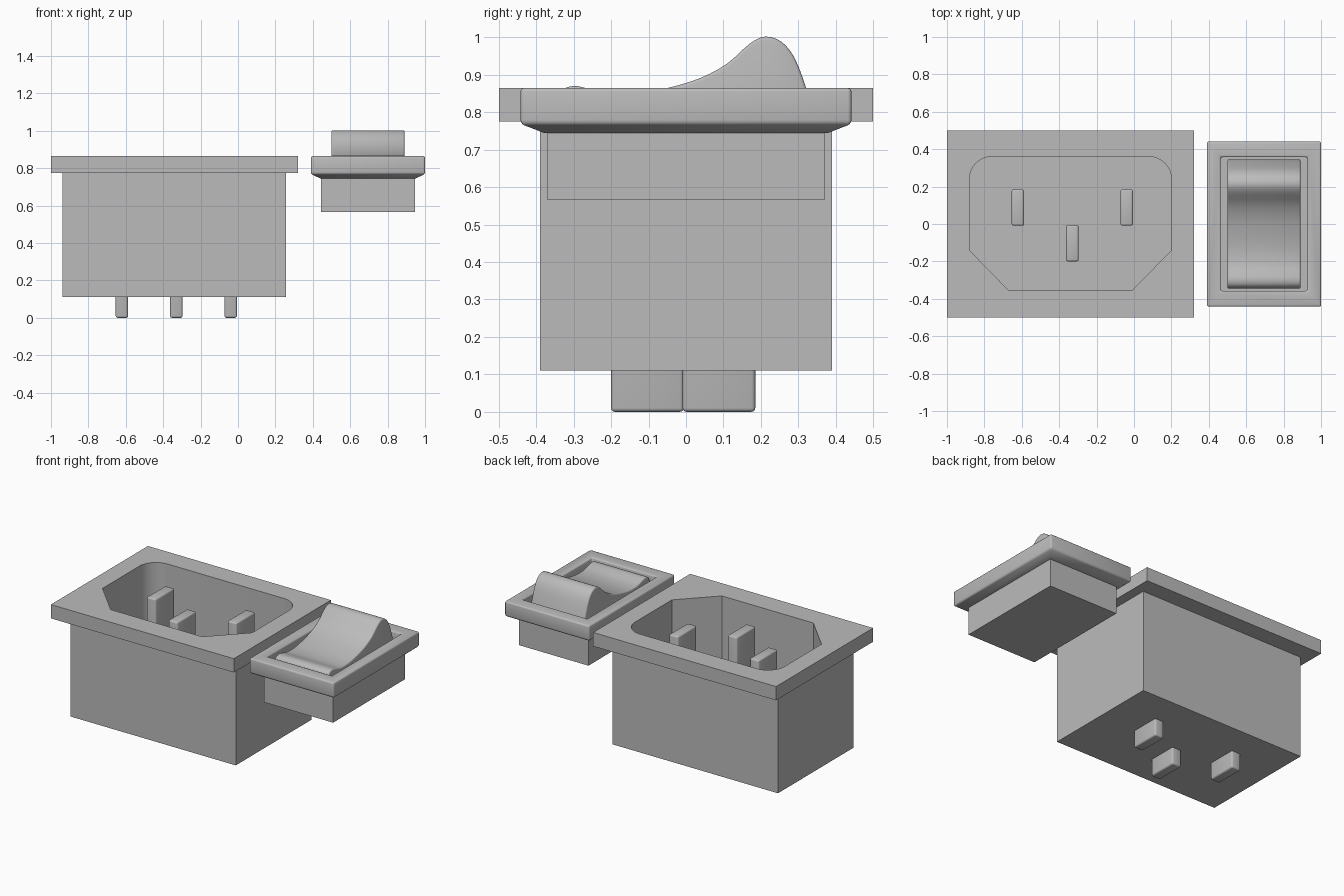
import bpy, bmesh, math

cube = bpy.data.objects.get("Cube")
if cube:
    bpy.data.objects.remove(cube, do_unlink=True)

grey = bpy.data.materials.new("plain grey")
grey.use_nodes = True
grey.diffuse_color = (0.5, 0.5, 0.5, 1)
grey.node_tree.nodes["Principled BSDF"].inputs["Base Color"].default_value = (0.5, 0.5, 0.5, 1)


def loft(name, rings):
    """Closed solid through rings that all have the same number of points."""
    bm = bmesh.new()
    loops = [[bm.verts.new(p) for p in ring] for ring in rings]
    count = len(loops[0])
    for low, high in zip(loops, loops[1:]):
        for i in range(count):
            j = (i + 1) % count
            bm.faces.new((low[i], low[j], high[j], high[i]))
    bm.faces.new(loops[0][::-1])
    bm.faces.new(loops[-1])
    bmesh.ops.recalc_face_normals(bm, faces=bm.faces)
    mesh = bpy.data.meshes.new(name)
    bm.to_mesh(mesh)
    bm.free()
    mesh.materials.append(grey)
    obj = bpy.data.objects.new(name, mesh)
    bpy.context.collection.objects.link(obj)
    return obj


def rect(cx, cy, hx, hy, z):
    return [(cx + sx * hx, cy + sy * hy, z)
            for sx, sy in ((-1, -1), (1, -1), (1, 1), (-1, 1))]


def activate(obj):
    bpy.ops.object.select_all(action='DESELECT')
    obj.select_set(True)
    bpy.context.view_layer.objects.active = obj


def cut(obj, cutter):
    mod = obj.modifiers.new("cut", 'BOOLEAN')
    mod.operation = 'DIFFERENCE'
    mod.solver = 'EXACT'
    mod.object = cutter
    activate(obj)
    bpy.ops.object.modifier_apply(modifier=mod.name)
    bpy.data.objects.remove(cutter, do_unlink=True)


def soften(obj, width, segments, angle=30):
    mod = obj.modifiers.new("rounded edges", 'BEVEL')
    mod.width = width
    mod.segments = segments
    mod.limit_method = 'ANGLE'
    mod.angle_limit = math.radians(angle)
    activate(obj)
    bpy.ops.object.modifier_apply(modifier=mod.name)


def smooth(obj):
    activate(obj)
    bpy.ops.object.shade_smooth_by_angle(angle=math.radians(35))


# Socket housing: body with a wider flange on top
SX = -0.34
housing = loft("socket_housing", [
    rect(SX, 0, 0.597, 0.39, 0.11), rect(SX, 0, 0.597, 0.39, 0.775),
    rect(SX, 0, 0.66, 0.5, 0.775), rect(SX, 0, 0.66, 0.5, 0.865)])

# Socket cavity: two chamfered front corners, two rounded back corners
outline = [(-0.54, -0.14), (-0.33, -0.355), (0.33, -0.355), (0.54, -0.14)]
for sx, start in ((1, 0), (-1, 90)):
    for k in range(9):
        a = math.radians(start + 90 * k / 8)
        outline.append((sx * 0.42 + 0.12 * math.cos(a), 0.24 + 0.12 * math.sin(a)))
cut(housing, loft("cavity_cutter",
                  [[(SX + x, y, z) for x, y in outline] for z in (0.2, 1.0)]))
smooth(housing)

# Contact pins running through the housing floor
for name, px, py in (("pin_right", -0.621, 0.088), ("pin_middle", -0.33, -0.103),
                     ("pin_left", -0.039, 0.088)):
    pin = loft(name, [rect(px, py, 0.033, 0.097, z) for z in (0, 0.82)])
    soften(pin, 0.01, 3)
    smooth(pin)

# Switch body and bezel
WX = 0.695
loft("switch_body", [rect(WX, 0, 0.25, 0.37, z) for z in (0.565, 0.747)])
bezel = loft("switch_bezel", [
    rect(WX, 0, 0.255, 0.38, 0.745), rect(WX, 0, 0.305, 0.442, 0.769),
    rect(WX, 0, 0.305, 0.442, 0.865)])
cut(bezel, loft("recess_cutter", [rect(WX, 0, 0.232, 0.357, z) for z in (0.7, 1.0)]))
soften(bezel, 0.01, 3, 50)
smooth(bezel)

# Rocker: side profile as a smooth spline, swept across the switch
keys = [(0.345, 0.75), (0.342, 0.79), (0.32, 0.867), (0.29, 0.945), (0.255, 0.988),
        (0.212, 1.002), (0.17, 0.983), (0.11, 0.93), (0.04, 0.892), (-0.04, 0.867),
        (-0.13, 0.85), (-0.21, 0.85), (-0.265, 0.864), (-0.3, 0.87), (-0.33, 0.859),
        (-0.345, 0.825), (-0.345, 0.75)]
profile = []
for i in range(len(keys) - 1):
    p0, p1 = keys[max(i - 1, 0)], keys[i]
    p2, p3 = keys[i + 1], keys[min(i + 2, len(keys) - 1)]
    for t in (0, 0.33, 0.67):
        profile.append(tuple(
            0.5 * (2 * b + (c - a) * t + (2 * a - 5 * b + 4 * c - d) * t ** 2
                   + (3 * b - a - 3 * c + d) * t ** 3)
            for a, b, c, d in zip(p0, p1, p2, p3)))
profile.append(keys[-1])
rocker = loft("switch_rocker", [[(WX + s * 0.195, y, z) for y, z in profile]
                                for s in (-1, 1)])
soften(rocker, 0.014, 3, 60)
smooth(rocker)
